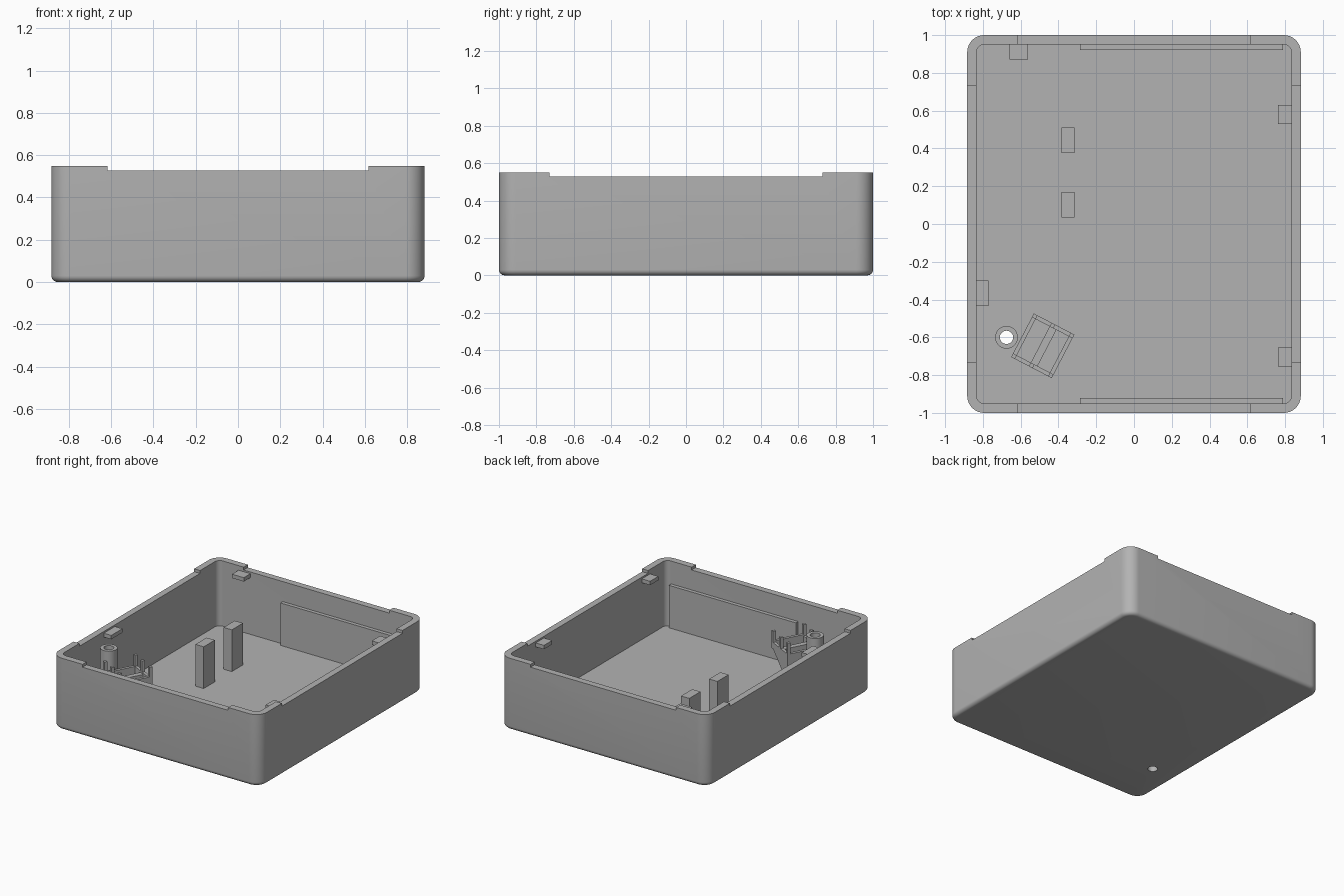
import bpy, bmesh, math
from mathutils import Matrix, Vector

if "Cube" in bpy.data.objects:
    bpy.data.objects.remove(bpy.data.objects["Cube"])

HX, HY, H = 0.883, 1.0, 0.55      # half width, half depth, height
WALL, FLOOR, RIM = 0.05, 0.05, 0.528
EPS = 0.004                       # overlap so parts fuse

grey = bpy.data.materials.new("grey_plastic")
grey.diffuse_color = (0.45, 0.45, 0.45, 1)
grey.use_nodes = True
grey.node_tree.nodes["Principled BSDF"].inputs["Base Color"].default_value = grey.diffuse_color


def make(name, bm, matrix=None):
    bmesh.ops.recalc_face_normals(bm, faces=bm.faces)
    me = bpy.data.meshes.new(name)
    bm.to_mesh(me)
    bm.free()
    if matrix:
        me.transform(matrix)
    me.materials.append(grey)
    ob = bpy.data.objects.new(name, me)
    bpy.context.collection.objects.link(ob)
    return ob


def box(name, x0, x1, y0, y1, z0, z1, matrix=None):
    bm = bmesh.new()
    bmesh.ops.create_cube(bm, size=1)
    for v in bm.verts:
        v.co = Vector(((x0 + x1) / 2 + v.co.x * (x1 - x0),
                       (y0 + y1) / 2 + v.co.y * (y1 - y0),
                       (z0 + z1) / 2 + v.co.z * (z1 - z0)))
    return make(name, bm, matrix)


def cylinder(name, x, y, r, z0, z1):
    bm = bmesh.new()
    bmesh.ops.create_cone(bm, cap_ends=True, segments=40, radius1=r, radius2=r, depth=z1 - z0)
    return make(name, bm, Matrix.Translation((x, y, (z0 + z1) / 2)))


def prism(name, profile, y0, y1, matrix):
    """Extrude an x-z profile along y."""
    bm = bmesh.new()
    a, b = ([bm.verts.new((x, y, z)) for x, z in profile] for y in (y0, y1))
    bm.faces.new(a)
    bm.faces.new(b)
    for i in range(len(a)):
        j = (i + 1) % len(a)
        bm.faces.new((a[i], a[j], b[j], b[i]))
    return make(name, bm, matrix)


def cut(target, cutters):
    bpy.context.view_layer.objects.active = target
    for c in cutters:
        c.hide_render = True
        m = target.modifiers.new("cut", 'BOOLEAN')
        m.operation, m.solver, m.object = 'DIFFERENCE', 'EXACT', c
        bpy.ops.object.modifier_apply(modifier=m.name)
    for c in cutters:
        bpy.data.objects.remove(c)


def smooth(ob):
    bpy.ops.object.select_all(action='DESELECT')
    ob.select_set(True)
    bpy.context.view_layer.objects.active = ob
    bpy.ops.object.shade_smooth_by_angle(angle=math.radians(30))


def ring(bm, inset, r, z, n=10):
    """Rounded rectangle of vertices."""
    pts = []
    for k, (sx, sy) in enumerate(((1, 1), (-1, 1), (-1, -1), (1, -1))):
        for i in range(n + 1):
            a = math.pi / 2 * (k + i / n)
            pts.append(bm.verts.new((sx * (HX - inset - r) + r * math.cos(a),
                                     sy * (HY - inset - r) + r * math.sin(a), z)))
    return pts


# Tray shell: rounded bottom edge, walls, open top, inner floor
bm = bmesh.new()
rings = []
for i in range(7):
    a = math.pi / 2 * i / 6
    d = 0.03 * (1 - math.sin(a))
    rings.append(ring(bm, d, 0.09 - d, 0.03 * (1 - math.cos(a))))
rings += [ring(bm, 0, 0.09, H), ring(bm, WALL, 0.04, H), ring(bm, WALL, 0.04, FLOOR)]
for a, b in zip(rings, rings[1:]):
    for i in range(len(a)):
        j = (i + 1) % len(a)
        bm.faces.new((a[i], a[j], b[j], b[i]))
bm.faces.new(rings[0])
bm.faces.new(rings[-1])
tray = make("tray_shell", bm)

# Rim notches and screw hole
SX, SY = -0.675, -0.6
cut(tray, [box("notch_x", -0.617, 0.617, -1.2, 1.2, RIM, 0.7),
           box("notch_y", -1.2, 1.2, -0.73, 0.73, RIM, 0.7),
           cylinder("floor_hole", SX, SY, 0.035, -0.1, 0.2)])
smooth(tray)

# Hollow screw post
post = cylinder("screw_post", SX, SY, 0.06, FLOOR - EPS, 0.51)
cut(post, [cylinder("post_hole", SX, SY, 0.035, -0.1, 0.7)])
smooth(post)

# Support blocks on the floor
for i, y in enumerate((0.035, 0.375)):
    box(f"support_block_{i + 1}", -0.385, -0.315, y, y + 0.135, FLOOR - EPS, 0.37)

# Thin panels against the front and back walls
IX, IY = HX - WALL + EPS, HY - WALL + EPS
box("back_panel", -0.285, 0.79, 0.922, IY, FLOOR - EPS, 0.375)
box("front_panel", -0.285, 0.79, -IY, -0.922, FLOOR - EPS, 0.375)

# Lid tabs below the rim
TZ = (0.485, 0.515)
box("back_tab", -0.66, -0.56, 0.87, IY, *TZ)
box("left_tab", -IX, -0.77, -0.435, -0.3, *TZ)
box("right_tab_rear", 0.763, IX, 0.53, 0.63, *TZ)
box("right_tab_front", 0.763, IX, -0.755, -0.655, *TZ)

# Angled sensor bracket: wall to the floor, sloped gussets, divider and corner prongs
U, V, T = 0.121, 0.13, 0.022
M = Matrix.Translation((-0.483, -0.645, 0)) @ Matrix.Rotation(math.radians(-27.5), 4, 'Z')
box("bracket_foot_wall", -U, -U + T, -V, V, FLOOR - EPS, 0.37, M)
box("bracket_outer_wall", U - T, U, -V, V, 0.32, 0.38, M)
box("bracket_divider", -0.015, 0.025, -V, V, 0.27, 0.36, M)
gusset = [(-U, 0.37), (U, 0.37), (U, 0.34), (-U + T, 0.16), (-U, 0.16)]
for side, v in (("front", -V), ("back", V - T)):
    prism(f"bracket_gusset_{side}", gusset, v, v + T, M)
    for i, u in enumerate((-U, -0.015, U - T)):
        box(f"bracket_prong_{side}_{i + 1}", u, u + T, v, v + T, 0.36, 0.455, M)
